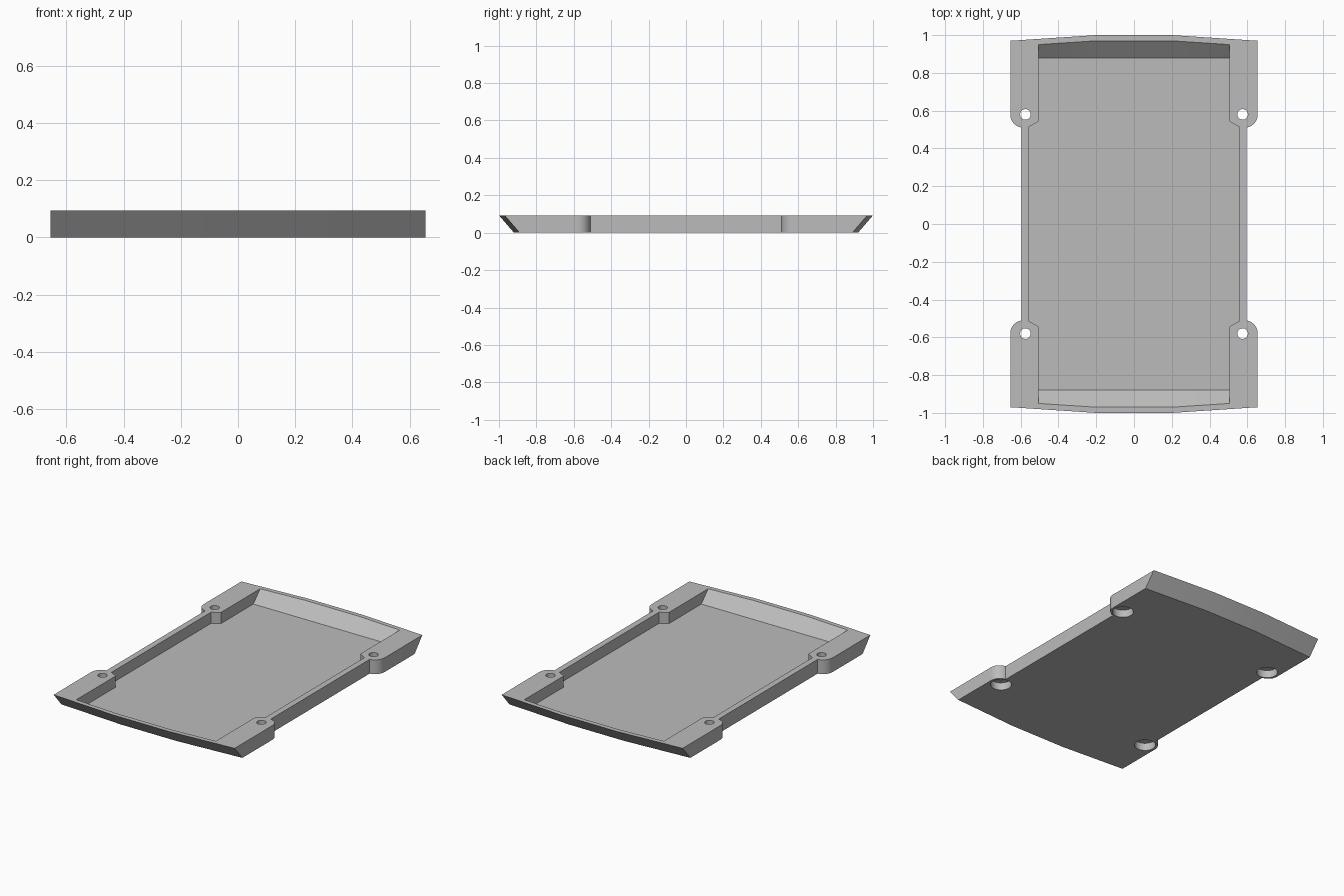
import bpy, bmesh, math

cube = bpy.data.objects.get("Cube")
if cube:
    bpy.data.objects.remove(cube)

HEIGHT, FLOOR = 0.093, 0.02

grey = bpy.data.materials.new("plain grey")
grey.use_nodes = True
colour = (0.5, 0.5, 0.5, 1)
grey.diffuse_color = colour
grey.node_tree.nodes["Principled BSDF"].inputs["Base Color"].default_value = colour


def mirrored(quarter):
    """Full counter-clockwise outline from the +x +y quarter."""
    half = [(x, -y) for x, y in reversed(quarter)] + quarter
    return half + [(-x, -y) for x, y in half]


def loft(name, rings):
    """Closed solid through rings of (outline, z)."""
    bm = bmesh.new()
    loops = [[bm.verts.new((x, y, z)) for x, y in pts] for pts, z in rings]
    n = len(loops[0])
    bm.faces.new(loops[0][::-1])
    bm.faces.new(loops[-1])
    for low, high in zip(loops, loops[1:]):
        for i in range(n):
            j = (i + 1) % n
            bm.faces.new((low[i], low[j], high[j], high[i]))
    mesh = bpy.data.meshes.new(name)
    bm.to_mesh(mesh)
    bm.free()
    mesh.materials.append(grey)
    obj = bpy.data.objects.new(name, mesh)
    bpy.context.collection.objects.link(obj)
    return obj


def circle(cx, cy, r, n=32):
    return [(cx + r * math.cos(2 * math.pi * i / n),
             cy + r * math.sin(2 * math.pi * i / n)) for i in range(n)]


# Tray body: narrow waist, rounded corner bosses, raked bowed ends
R = 0.07
boss = [(0.585 + R * math.cos(a), 0.58 + R * math.sin(a))
        for a in (math.radians(-90 + 10 * i) for i in range(10))]
rim = [(0.595, 0.511)] + boss[2:] + [(0.655, 0.97), (0.2, 1.0)]
base = [(x, y - 0.08 if y > 0.9 else y) for x, y in rim]
tray = loft("tray", [(mirrored(base), 0), (mirrored(rim), HEIGHT)])

# Inner pocket with sloped ends
mouth = [(0.555, 0.515), (0.54, 0.523), (0.505, 0.543), (0.505, 0.95), (0.2, 0.97)]
bed = [(x, min(y, 0.88)) for x, y in mouth]
pocket = loft("pocket_cutter", [(mirrored(bed), FLOOR), (mirrored(mouth), HEIGHT),
                                (mirrored(mouth), HEIGHT + 0.1)])
cutters = [pocket]

# Screw holes with counterbores underneath
for sx in (-1, 1):
    for sy in (-1, 1):
        x, y = sx * 0.575, sy * 0.58
        for name, r, low, high in (("hole_cutter", 0.028, -0.1, 0.2),
                                   ("counterbore_cutter", 0.064, -0.1, 0.05)):
            ring = circle(x, y, r)
            cutters.append(loft(name, [(ring, low), (ring, high)]))

for cutter in cutters:
    cutter.hide_render = True
    cutter.hide_viewport = True
    mod = tray.modifiers.new(cutter.name, 'BOOLEAN')
    mod.operation = 'DIFFERENCE'
    mod.solver = 'EXACT'
    mod.object = cutter

# Bake the cuts, then remove the helpers
bpy.context.view_layer.update()
graph = bpy.context.evaluated_depsgraph_get()
cut_mesh = bpy.data.meshes.new_from_object(tray.evaluated_get(graph))
tray.modifiers.clear()
tray.data = cut_mesh
for cutter in cutters:
    bpy.data.objects.remove(cutter)

# Smooth the round bosses and holes, keep the edges sharp
bpy.ops.object.select_all(action='DESELECT')
tray.select_set(True)
bpy.context.view_layer.objects.active = tray
bpy.ops.object.shade_smooth_by_angle(angle=math.radians(20))
